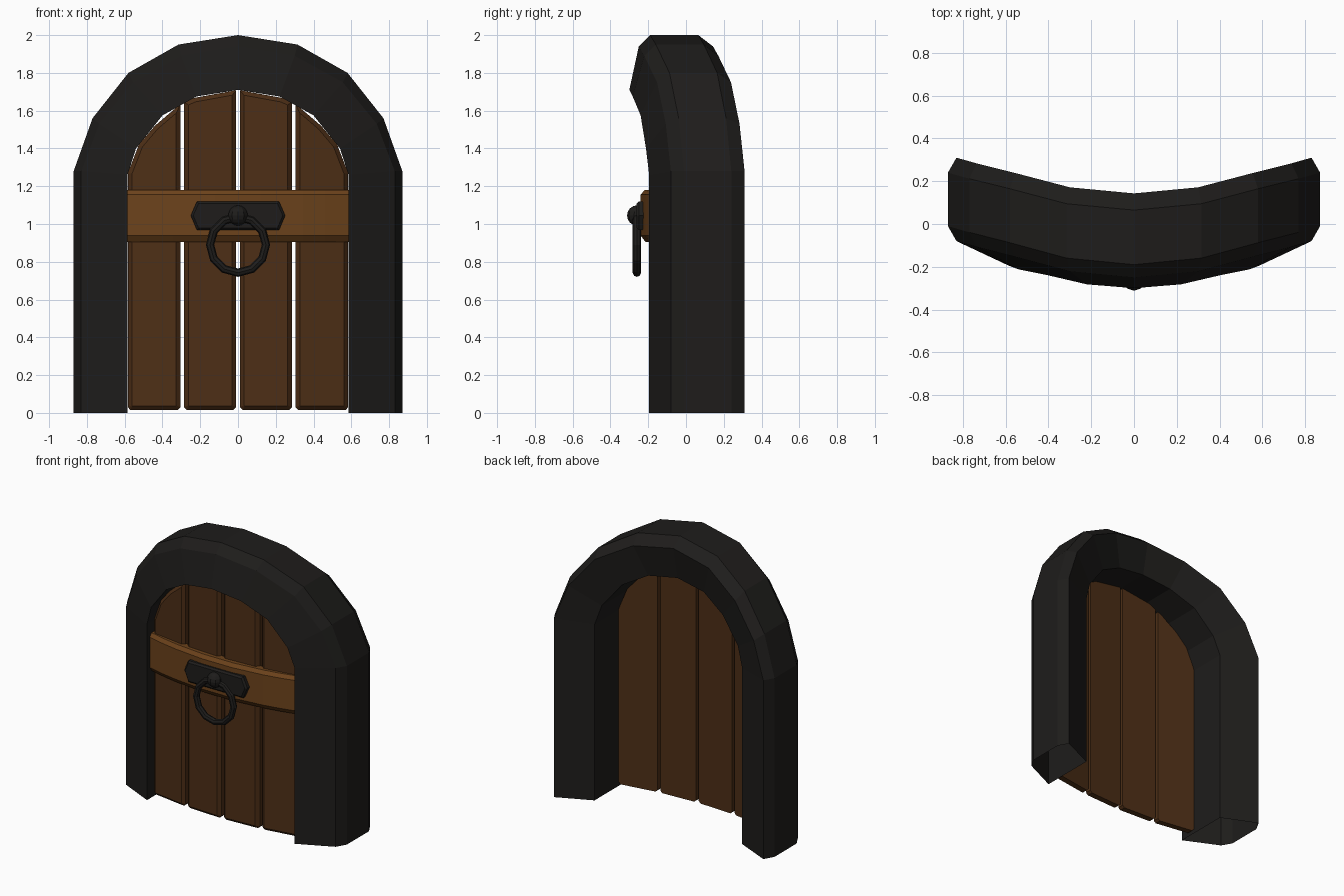
import bpy, bmesh, math

if "Cube" in bpy.data.objects:
    bpy.data.objects.remove(bpy.data.objects["Cube"])


def material(name, rgb):
    m = bpy.data.materials.new(name)
    m.diffuse_color = (*rgb, 1)
    m.use_nodes = True
    m.node_tree.nodes["Principled BSDF"].inputs["Base Color"].default_value = m.diffuse_color
    return m


BLACK = material("dark_iron", (0.013, 0.012, 0.011))
PLANK = material("dark_wood", (0.075, 0.028, 0.008))
BAND = material("light_wood", (0.15, 0.055, 0.011))


def finish(bm, name, mat):
    bmesh.ops.recalc_face_normals(bm, faces=bm.faces)
    me = bpy.data.meshes.new(name)
    bm.to_mesh(me)
    bm.free()
    me.materials.append(mat)
    ob = bpy.data.objects.new(name, me)
    bpy.context.collection.objects.link(ob)
    return ob


def loft(name, rings, mat, caps):
    bm = bmesh.new()
    rows = [[bm.verts.new(p) for p in r] for r in rings]
    n = len(rows[0])
    for a, b in zip(rows, rows[1:]):
        for i in range(n):
            j = (i + 1) % n
            bm.faces.new((a[i], a[j], b[j], b[i]))
    if caps:
        bm.faces.new(rows[0])
        bm.faces.new(rows[-1])
    return finish(bm, name, mat)


def plate(name, outline, y_front, y_back, inset, mat, bend=lambda x: 0):
    """Outline in x, z; bevelled front face; optional bend in y."""
    bm = bmesh.new()
    f = bm.faces.new([bm.verts.new((x, y_back, z)) for x, z in outline])
    new = bmesh.ops.extrude_face_region(bm, geom=[f])["geom"]
    front = [g for g in new if isinstance(g, bmesh.types.BMFace)]
    for v in front[0].verts:
        v.co.y = y_front + inset
    bm.faces.ensure_lookup_table()
    if not any(fc.is_valid and all(abs(v.co.y - y_back) < 1e-6 for v in fc.verts) for fc in bm.faces):
        bm.faces.new([v for v in bm.verts if abs(v.co.y - y_back) < 1e-6][:len(outline)])
    bmesh.ops.recalc_face_normals(bm, faces=bm.faces)
    bmesh.ops.inset_region(bm, faces=front, thickness=inset, use_even_offset=True)
    for v in front[0].verts:
        v.co.y = y_front
    for v in bm.verts:
        v.co.y += bend(v.co.x)
    return finish(bm, name, mat)


# Arched frame: three paths (x, z) carry a six-sided section, bowed in y
inner = [(0.585, 0), (0.585, 1.26), (0.54, 1.40), (0.40, 1.575), (0.22, 1.675), (0, 1.71)]
edge = [(0.83, 0), (0.83, 1.28), (0.735, 1.53), (0.555, 1.75), (0.30, 1.89), (0, 1.94)]
outer = [(0.87, 0), (0.87, 1.28), (0.77, 1.56), (0.58, 1.80), (0.315, 1.95), (0, 2.0)]
bow = [1, 1, 0.84, 0.57, 0.17, 0]
section = [(inner, -0.30, 0.105), (edge, -0.25, 0.17), (outer, -0.19, 0.18),
           (outer, 0.065, 0.175), (edge, 0.143, 0.167), (inner, 0.095, 0.105)]


def ring(i, s):
    return [(s * p[i][0], y + amp * bow[i], p[i][1]) for p, y, amp in section]


rings = [ring(i, 1) for i in range(6)] + [ring(i, -1) for i in range(4, -1, -1)]
loft("arch_frame", rings, BLACK, False)


# Door planks following the bow of the frame
def plank_bend(x):
    x = abs(x)
    return 0.05 * x if x < 0.295 else 0.015 + (x - 0.295) * 0.155


b = 0.015
inner_plank = [(0.01, 0.03), (0.025, b), (0.27, b), (0.285, 0.03),
               (0.285, 1.645), (0.23, 1.668), (0.01, 1.708)]
outer_plank = [(0.305, 0.03), (0.32, b), (0.57, b), (0.583, 0.03),
               (0.583, 1.27), (0.525, 1.42), (0.44, 1.52), (0.305, 1.635)]
for s, side in ((1, "right"), (-1, "left")):
    for nm, o in (("inner_plank", inner_plank), ("outer_plank", outer_plank)):
        plate(f"{nm}_{side}", [(s * x, z) for x, z in o], -0.195, -0.13, 0.022, PLANK, plank_bend)

# Curved cross band with chamfered front edges
band = []
for x in (-0.587, -0.46, -0.345, -0.12, 0.12, 0.345, 0.46, 0.587):
    y = -0.243 + 0.08 * (x / 0.587) ** 2
    band.append([(x, y + 0.07, 0.905), (x, y + 0.025, 0.905), (x, y, 0.938),
                 (x, y, 1.155), (x, y + 0.02, 1.18), (x, y + 0.07, 1.18)])
loft("cross_band", band, BAND, True)

# Handle plate
plate("handle_plate", [(-0.25, 1.045), (-0.217, 0.967), (0.217, 0.967),
                       (0.25, 1.045), (0.217, 1.12), (-0.217, 1.12)],
      -0.262, -0.21, 0.012, BLACK)

# Knob and pull ring
bpy.ops.mesh.primitive_uv_sphere_add(segments=10, ring_count=8, radius=0.054,
                                     location=(0, -0.258, 1.045))
knob = bpy.context.object
knob.name = "knob"
bpy.ops.mesh.primitive_torus_add(major_segments=12, minor_segments=8, major_radius=0.148,
                                 minor_radius=0.022, location=(0, -0.26, 0.89),
                                 rotation=(math.pi / 2, 0, 0))
pull = bpy.context.object
pull.name = "pull_ring"
for ob in (knob, pull):
    ob.data.materials.append(BLACK)
